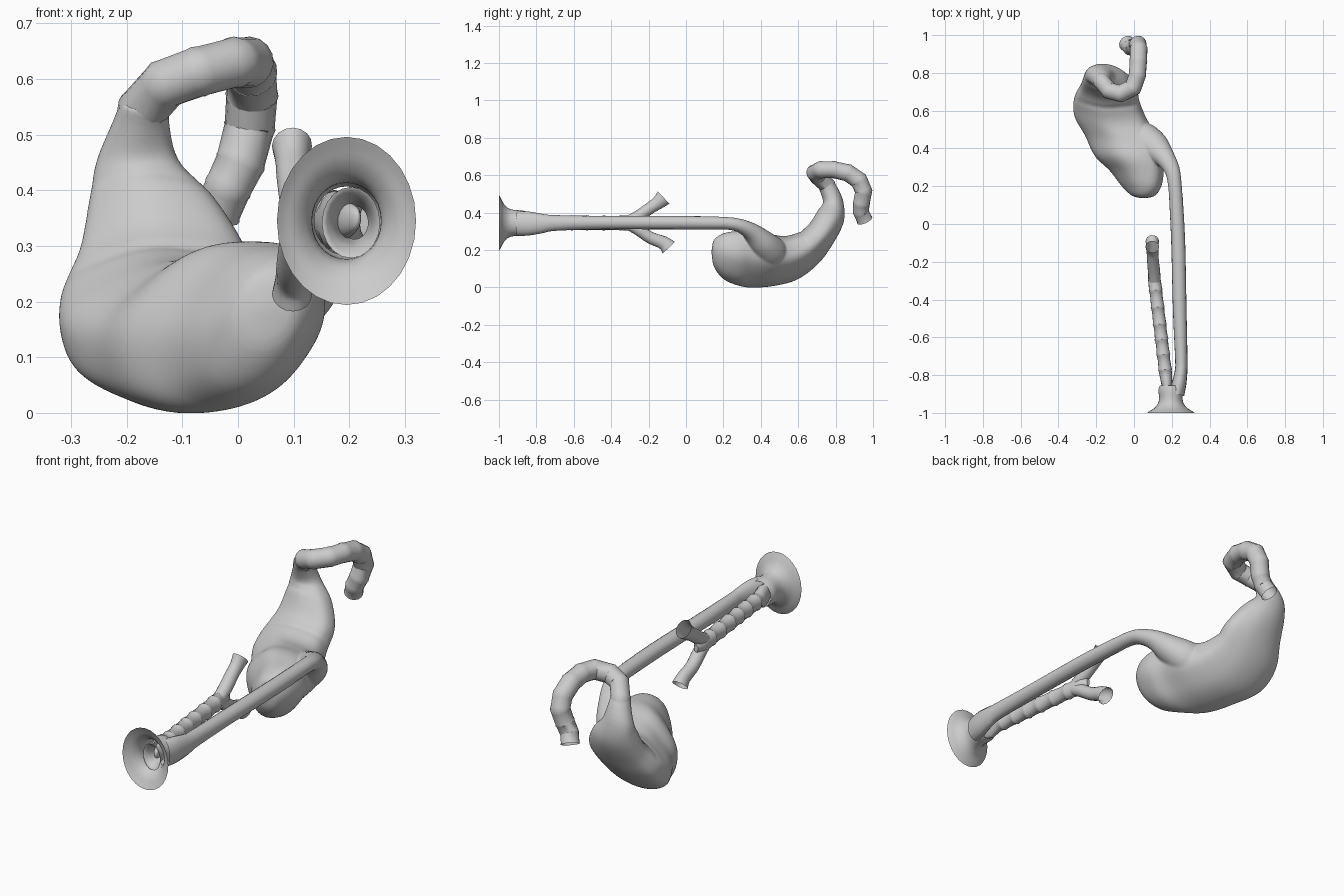
import bpy, bmesh, math
from mathutils import Vector


def smooth_rows(rows, n):
    """Catmull-Rom resampling of rows of numbers."""
    out = []
    for i in range(len(rows) - 1):
        a, b = rows[max(i - 1, 0)], rows[i]
        c, d = rows[i + 1], rows[min(i + 2, len(rows) - 1)]
        for k in range(n):
            t = k / n
            out.append([0.5 * (2 * q + (r - p) * t + (2 * p - 5 * q + 4 * r - s) * t * t
                        + (3 * q - p - 3 * r + s) * t ** 3) for p, q, r, s in zip(a, b, c, d)])
    return out + [list(rows[-1])]


def loft(name, rings, cap_start=False, cap_end=False, angle=50):
    """Skin equal-sized rings of points into one object."""
    bm = bmesh.new()
    vr = [[bm.verts.new(p) for p in ring] for ring in rings]
    n = len(vr[0])
    for a, b in zip(vr, vr[1:]):
        for i in range(n):
            j = (i + 1) % n
            bm.faces.new((a[i], a[j], b[j], b[i]))
    if cap_start:
        bm.faces.new(vr[0])
    if cap_end:
        bm.faces.new(vr[-1])
    bmesh.ops.recalc_face_normals(bm, faces=bm.faces)
    me = bpy.data.meshes.new(name)
    bm.to_mesh(me)
    bm.free()
    ob = bpy.data.objects.new(name, me)
    bpy.context.collection.objects.link(ob)
    bpy.ops.object.select_all(action='DESELECT')
    ob.select_set(True)
    bpy.context.view_layer.objects.active = ob
    bpy.ops.object.shade_smooth_by_angle(angle=math.radians(angle))
    return ob


def tube(name, rows, n=1, sides=16, **kw):
    """Tube along rows of (x, y, z, sideways radius, upright radius)."""
    rows = smooth_rows(rows, n) if n > 1 else rows
    pts = [Vector(r[:3]) for r in rows]
    up, rings = Vector((0, 0, 1)), []
    for i, r in enumerate(rows):
        t = (pts[min(i + 1, len(pts) - 1)] - pts[max(i - 1, 0)]).normalized()
        u = t.cross(up).normalized()
        up = u.cross(t).normalized()
        rings.append([pts[i] + u * r[3] * math.cos(a) + up * r[4] * math.sin(a)
                      for a in (2 * math.pi * k / sides for k in range(sides))])
    return loft(name, rings, **kw)


# stomach: x centre, half width, lower (y, z), upper (y, z), sideways shear
stations = [
    (.05, .012, .137, .18, .137, .20, 0),
    (.05, .06, .150, .11, .150, .255, .01),
    (.04, .10, .200, .045, .20, .290, .03),
    (.015, .135, .28, .010, .28, .305, .04),
    (-.035, .165, .36, -.001, .36, .310, .05),
    (-.07, .182, .48, .010, .45, .288, .055),
    (-.125, .186, .60, .045, .53, .276, .045),
    (-.145, .172, .71, .130, .60, .295, .03),
    (-.135, .150, .79, .240, .66, .340, .01),
    (-.155, .112, .843, .350, .71, .420, 0),
    (-.180, .075, .843, .450, .733, .455, 0),
    (-.175, .052, .813, .530, .718, .510, 0),
    (-.165, .044, .775, .58, .70, .545, 0)]
rings = []
rows = smooth_rows(stations, 6)
for i, (cx, w, ly, lz, uy, uz, sh) in enumerate(rows):
    s = i / (len(rows) - 1)
    ring = []
    for k in range(64):
        a = 2 * math.pi * k / 64
        # soft lengthwise folds plus two creases across the inner curve
        fold = 1 + .02 * math.sin(6 * a + 5 * s) * math.sin(math.pi * s)
        for at in (.60, .77):
            fold -= .06 * math.exp(-((s - at) / .015) ** 2) * max(0, math.sin(a))
        c, v = math.cos(a) * fold, math.sin(a) * (fold if math.sin(a) > 0 else 1)
        ring.append((cx + w * c + sh * v, (ly + uy) / 2 + (uy - ly) / 2 * v,
                     (lz + uz) / 2 + (uz - lz) / 2 * v))
    rings.append(ring)
stomach = loft("stomach", rings, cap_start=True, cap_end=True, angle=70)

# widening end of the gullet, fused softly into the stomach
inlet = tube("stomach_inlet", [
    (.223, .12, .345, .036, .035), (.215, .22, .343, .037, .034),
    (.200, .29, .330, .042, .037), (.160, .355, .294, .056, .050),
    (.105, .41, .235, .082, .074), (.040, .46, .185, .085, .085),
    (-.02, .51, .160, .050, .050)], n=5, sides=24, cap_start=True, cap_end=True)
stomach.select_set(True)
bpy.context.view_layer.objects.active = stomach
bpy.ops.object.join()
fuse = stomach.modifiers.new("fuse", 'REMESH')
fuse.mode, fuse.voxel_size, fuse.use_smooth_shade = 'VOXEL', .006, True
soft = stomach.modifiers.new("soften", 'SMOOTH')
soft.factor, soft.iterations = .5, 8

# gullet running from the throat to the stomach inlet
tube("gullet", [
    (.225, -.90, .342, .042, .066), (.240, -.84, .342, .038, .064),
    (.250, -.77, .342, .033, .052), (.250, -.70, .345, .033, .042),
    (.242, -.45, .347, .036, .036), (.234, -.10, .347, .037, .036),
    (.222, .14, .345, .036, .035)], n=4, angle=70)

# flared throat opening
bell = [(-1, .125, .151), (-.99, .112, .132), (-.975, .088, .104), (-.95, .068, .079),
        (-.92, .062, .070), (-.88, .066, .067), (-.855, .058, .062)]
tube("throat_bell", [(.195, y, .345, a, b) for y, a, b in bell], n=3, sides=28, angle=70)

# fleshy lip and flap inside the throat
tube("throat_lip", [
    (.203, -.955, .342, .060, .071), (.203, -.962, .342, .053, .064),
    (.204, -.955, .342, .045, .055), (.207, -.93, .342, .034, .040),
    (.210, -.88, .342, .024, .030)][1:], n=3, sides=20, angle=70)
tube("throat_flap", [
    (.190, -.87, .345, .024, .034), (.200, -.91, .348, .018, .030),
    (.212, -.94, .350, .010, .020), (.216, -.95, .350, .003, .008)],
    n=3, sides=14, cap_end=True)


# windpipe with raised rings
def axis(y):
    return .105 + (.178 - .105) * (-.27 - y) / .61


pipe = [(axis(-.88), -.88, .345, .022, .050), (axis(-.84), -.84, .345, .030, .056)]
for y in (-.77, -.69, -.61, -.53, -.44, -.35):
    for dy, k in ((-.035, .96), (-.007, 1.0), (0, 1.10), (.007, 1.02)):
        pipe.append((axis(y + dy), y + dy, .345, .034 * k, .038 * k))
pipe += [(axis(-.29), -.29, .345, .033, .041), (axis(-.25), -.25, .345, .027, .040),
         (axis(-.22), -.22, .345, .010, .018)]
tube("windpipe", pipe, cap_end=True)

# two branches of the windpipe
for name, ey, ez in (("upper_branch", -.120, .480), ("lower_branch", -.092, .213)):
    tube(name, [
        (.112, -.33, .345, .028, .026),
        (.107, -.26, .345 + (ez - .345) * .25, .032, .031),
        (.100, -.19, .345 + (ez - .345) * .60, .031, .032),
        (.098, ey - .03, ez - (ez - .345) * .20, .031, .036),
        (.097, ey, ez, .036, .045)], n=3)

# hooked gut outlet with faceted bends and raised seams
gut = [(-.182, .778, .49, .046), (-.172, .755, .545, .044), (-.130, .705, .592, .044),
       (-.072, .690, .613, .045), (-.005, .722, .630, .045), (.018, .790, .630, .045),
       (.023, .865, .613, .046), (.025, .925, .572, .046), (.021, .950, .515, .045),
       (.004, .938, .450, .044), (-.018, .935, .405, .042), (-.038, .956, .360, .042)]
rows = []
for a, b in zip(gut, gut[1:]):
    for t, k in ((0, 1.04), (.12, 1.0), (.88, 1.0)):
        p = [u + (v - u) * t for u, v in zip(a, b)]
        rows.append((*p[:3], p[3] * k, p[3] * k))
rows.append((*gut[-1][:3], .044, .044))
tube("gut_outlet", rows, sides=16)
